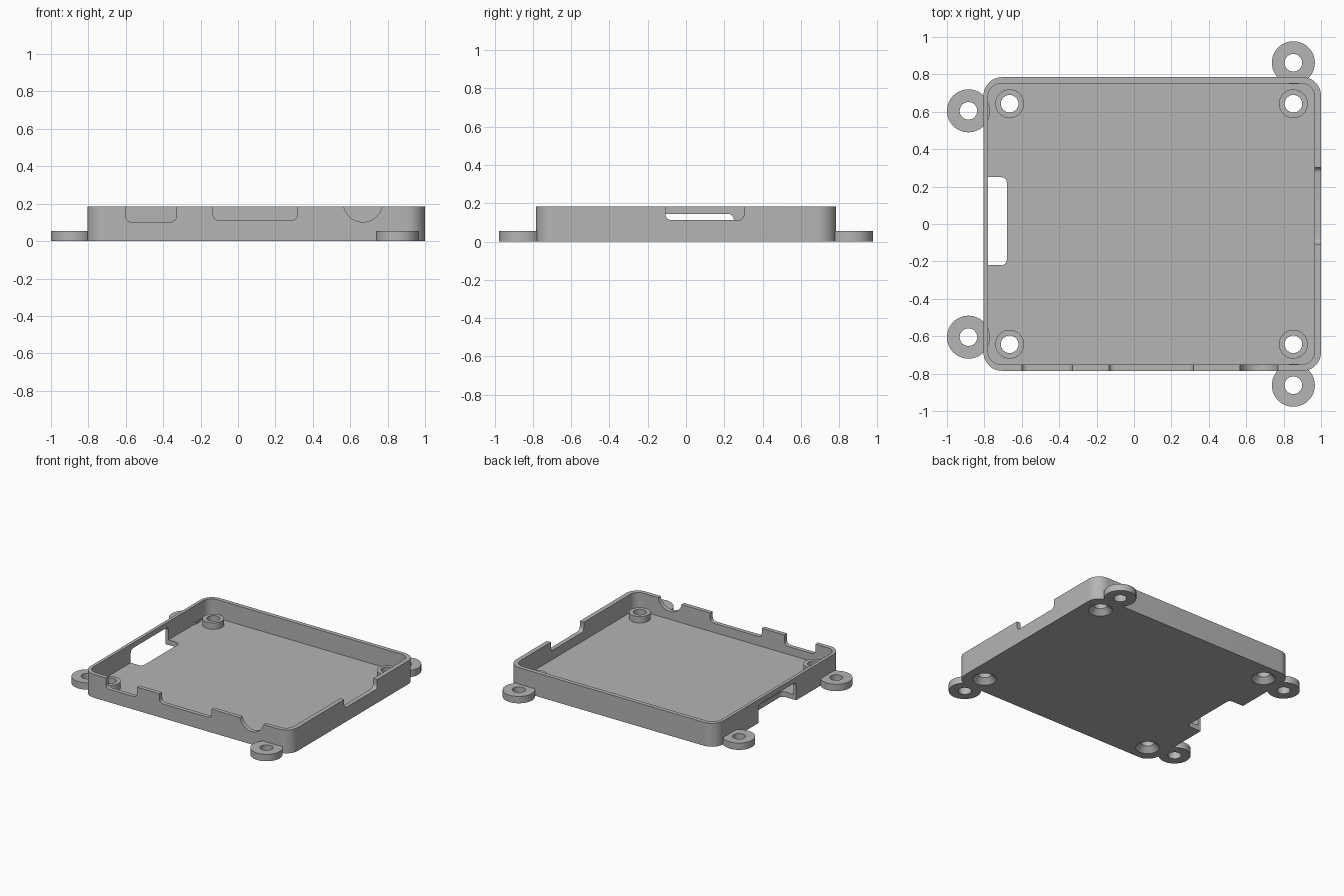
import bpy, bmesh, math
from mathutils import Vector

if "Cube" in bpy.data.objects:
    bpy.data.objects.remove(bpy.data.objects["Cube"], do_unlink=True)

HEIGHT, FLOOR, EAR, BOSS_TOP = 0.184, 0.04, 0.054, 0.09
BORE = 0.047

grey = bpy.data.materials.new("matte_grey_plastic")
grey.use_nodes = True
grey.diffuse_color = (0.46, 0.46, 0.46, 1)
grey.node_tree.nodes["Principled BSDF"].inputs["Base Color"].default_value = grey.diffuse_color


def make(name, bm):
    bmesh.ops.remove_doubles(bm, verts=bm.verts, dist=1e-5)
    bmesh.ops.recalc_face_normals(bm, faces=bm.faces)
    mesh = bpy.data.meshes.new(name)
    bm.to_mesh(mesh)
    bm.free()
    mesh.materials.append(grey)
    obj = bpy.data.objects.new(name, mesh)
    bpy.context.collection.objects.link(obj)
    return obj


def rounded(u0, u1, v0, v1, r, steps=8):
    """Outline of a rounded rectangle."""
    corners = [(u1 - r, v1 - r), (u0 + r, v1 - r), (u0 + r, v0 + r), (u1 - r, v0 + r)]
    pts = []
    for q, (u, v) in enumerate(corners):
        for i in range(steps + 1):
            a = (q + i / steps) * math.pi / 2
            pts.append((u + r * math.cos(a), v + r * math.sin(a)))
    return pts


def prism(name, outline, axis, start, end):
    """Extrude an outline along x, y or z."""
    place = {"x": lambda u, v, w: (w, u, v),
             "y": lambda u, v, w: (u, w, v),
             "z": lambda u, v, w: (u, v, w)}[axis]
    bm = bmesh.new()
    face = bm.faces.new([bm.verts.new(place(u, v, start)) for u, v in outline])
    ext = bmesh.ops.extrude_face_region(bm, geom=[face])["geom"]
    shift = Vector(place(0, 0, end - start))
    bmesh.ops.translate(bm, vec=shift, verts=[e for e in ext if isinstance(e, bmesh.types.BMVert)])
    return make(name, bm)


def lathe(name, profile, x, y, steps=48):
    """Revolve a closed (radius, height) profile about a vertical axis."""
    bm = bmesh.new()
    vs = [bm.verts.new((r, 0, z)) for r, z in profile]
    edges = [bm.edges.new((vs[i], vs[(i + 1) % len(vs)])) for i in range(len(vs))]
    bmesh.ops.spin(bm, geom=vs + edges, cent=(0, 0, 0), axis=(0, 0, 1),
                   angle=math.tau, steps=steps)
    bmesh.ops.translate(bm, vec=(x, y, 0), verts=bm.verts)
    return make(name, bm)


def ring(name, x, y, radius, z0, z1):
    return lathe(name, [(BORE, z0), (radius, z0), (radius, z1), (BORE, z1)], x, y)


def smooth(obj):
    bpy.ops.object.select_all(action="DESELECT")
    obj.select_set(True)
    bpy.context.view_layer.objects.active = obj
    bpy.ops.object.shade_smooth_by_angle(angle=math.radians(30))


# Tray block and its cavity
tray = prism("tray", rounded(-0.805, 1.0, -0.785, 0.785, 0.1, 12), "z", 0, HEIGHT)
cutters = [prism("cavity", rounded(-0.78, 0.965, -0.752, 0.752, 0.07, 12), "z", FLOOR, 0.4)]

# Front ports: two slots and a round jack notch
for u0, u1, z in [(-0.6, -0.33, 0.102), (-0.133, 0.317, 0.112)]:
    cutters.append(prism("front_port", rounded(u0, u1, z, 0.4, 0.03), "y", -0.9, -0.7))
jack = [(0.668 + 0.105 * math.cos(a), 0.207 + 0.105 * math.sin(a))
        for a in (math.tau * i / 48 for i in range(48))]
cutters.append(prism("jack_notch", jack, "y", -0.9, -0.7))

# Right side port
cutters.append(prism("side_port", rounded(-0.107, 0.303, 0.112, 0.4, 0.03), "x", 0.9, 1.1))

# Card slot through the left wall and the floor, leaving a bridge on top
cutters.append(prism("card_wall", rounded(-0.22, 0.25, -0.1, 0.144, 0.03), "x", -0.9, -0.75))
cutters.append(prism("card_floor", rounded(-0.95, -0.68, -0.22, 0.25, 0.03), "z", -0.1, 0.06))

# Screw positions: countersink below, boss above
parts = [tray]
for side, x in (("right", -0.665), ("left", 0.852)):
    for end, y in (("front", -0.643), ("back", 0.643)):
        cone = [(0, -0.01), (0.085, -0.01), (0.085, 0), (BORE, FLOOR), (BORE, 0.1), (0, 0.1)]
        cutters.append(lathe("countersink", cone, x, y))
        parts.append(ring(f"screw_boss_{end}_{side}", x, y, 0.077, FLOOR, BOSS_TOP))

# Apply all cuts, then discard the cutters
bpy.context.view_layer.objects.active = tray
for cutter in cutters:
    cutter.hide_render = True
    mod = tray.modifiers.new("cut", "BOOLEAN")
    mod.operation, mod.solver, mod.object = "DIFFERENCE", "EXACT", cutter
    bpy.ops.object.modifier_apply(modifier=mod.name)
    bpy.data.objects.remove(cutter, do_unlink=True)

# Mounting ears
for end, s in (("front", -1), ("back", 1)):
    parts.append(ring(f"mounting_ear_{end}_right", -0.885, s * 0.605, 0.115, 0, EAR))
    parts.append(ring(f"mounting_ear_{end}_left", 0.852, s * 0.862, 0.115, 0, EAR))

for part in parts:
    smooth(part)
